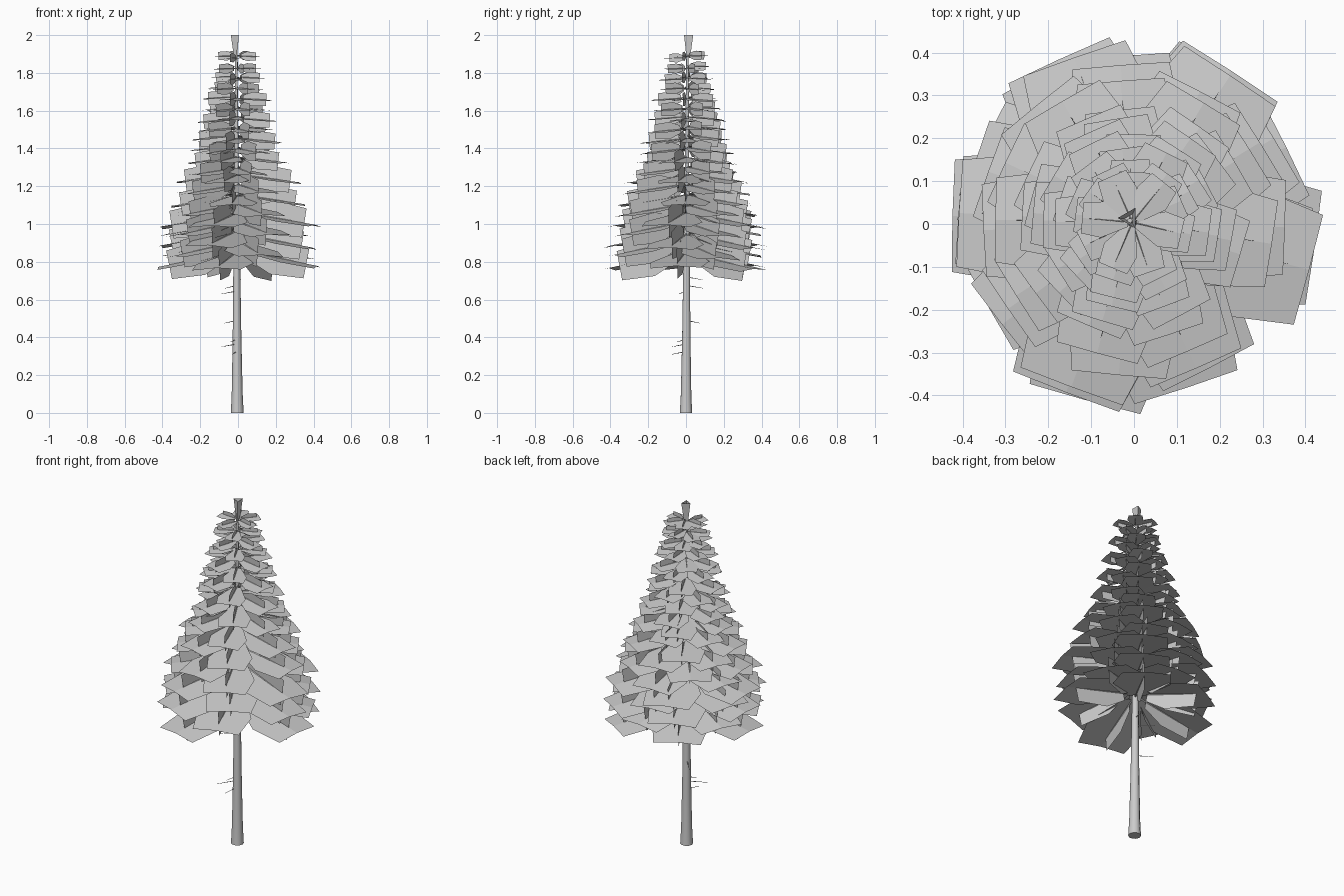
import bpy, bmesh, math, random
from mathutils import Vector, Matrix

random.seed(5)
cube = bpy.data.objects.get("Cube")
if cube:
    bpy.data.objects.remove(cube, do_unlink=True)

grey = bpy.data.materials.new("plain grey")
grey.use_nodes = True
colour = (0.6, 0.6, 0.6, 1)
grey.diffuse_color = colour
grey.node_tree.nodes["Principled BSDF"].inputs["Base Color"].default_value = colour


def finish(name, bm):
    mesh = bpy.data.meshes.new(name)
    bm.to_mesh(mesh)
    bm.free()
    mesh.materials.append(grey)
    obj = bpy.data.objects.new(name, mesh)
    bpy.context.collection.objects.link(obj)
    return obj


def tube(bm, rings, sides, caps=True):
    """Loft (centre, radius) rings along a mostly straight path."""
    axis = (rings[-1][0] - rings[0][0]).to_track_quat('Z', 'Y')
    loops = []
    for centre, radius in rings:
        loops.append([bm.verts.new(centre + axis @ Vector(
            (radius * math.cos(math.tau * i / sides), radius * math.sin(math.tau * i / sides), 0)))
            for i in range(sides)])
    for a, b in zip(loops, loops[1:]):
        for i in range(sides):
            j = (i + 1) % sides
            bm.faces.new((a[i], a[j], b[j], b[i]))
    if caps:
        bm.faces.new(loops[0][::-1])
        bm.faces.new(loops[-1])


def profile(z, points):
    for (z0, r0), (z1, r1) in zip(points, points[1:]):
        if z <= z1:
            return r0 + (r1 - r0) * (z - z0) / (z1 - z0)
    return points[-1][1]


# Trunk, tapered with a slight root flare
bm = bmesh.new()
trunk_shape = [(0, .034), (.1, .029), (.4, .023), (.8, .018), (1.3, .012), (1.92, .006)]
tube(bm, [(Vector((-.004 - .003 * z, .004 * z, z)), r) for z, r in trunk_shape], 10)
trunk = finish("trunk", bm)
for p in trunk.data.polygons:
    p.use_smooth = len(p.vertices) == 4

# Flared three-sided tuft at the tip
bm = bmesh.new()
tube(bm, [(Vector((-.01, .012, 1.88)), .011), (Vector((-.01, .014, 2.0)), .028)], 3, caps=False)
finish("top_tuft", bm)

# Dead twigs on the bare trunk
bm = bmesh.new()
for z, angle, length in ((.305, 250, .08), (.345, 222, .11), (.37, 235, .06), (.47, 133, .1),
                         (.625, 205, .09), (.655, 125, .11), (.7, 75, .09)):
    a = math.radians(angle)
    out = Vector((math.cos(a), math.sin(a), 0))
    start = Vector((-.005, 0, z + .02))
    tube(bm, [(start, .003), (start + out * length - Vector((0, 0, .015)), .001)], 3)
finish("dead_twigs", bm)

# Whorls of branches, every other one turned into the gaps of the last;
# each branch has a flat spray, an upright spray and a stick
reach = [(.75, .44), (1.0, .435), (1.08, .37), (1.2, .35), (1.3, .28),
         (1.4, .26), (1.5, .22), (1.65, .185), (1.78, .14), (1.9, .12)]
headings = (-8, 58, 118, 178, 255)
flat, upright, sticks = bmesh.new(), bmesh.new(), bmesh.new()
whorls = 21
for k in range(whorls):
    z = .77 + (1.885 - .77) * k / (whorls - 1)
    turn = (k % 2) * math.pi / len(headings) + random.uniform(-.12, .12) * (k > 0)
    for heading in headings:
        angle = math.radians(heading) + turn + random.uniform(-.08, .08) * (k > 0)
        tip_z = z + random.uniform(-.01, .01)
        length = profile(tip_z, reach) * random.uniform(.94, 1) * (1 - .05 * (k % 2))
        slope = .2 * (1 - k / whorls)
        place = (Matrix.Translation((-.004, .004, tip_z + slope * length))
                 @ Matrix.Rotation(angle, 4, 'Z') @ Matrix.Rotation(math.atan(slope), 4, 'Y')
                 @ Matrix.Rotation(random.uniform(-.04, .04), 4, 'X'))
        half = .36 * length

        # Flat spray: narrow root, wide middle, blunt tip, lightly folded along its spine
        rows = []
        for along, width in ((.08, .28), (.6, 1), (1, .85)):
            sag = .08 * half * width
            rows.append([flat.verts.new(place @ Vector((along * length, s * half * width, -sag * abs(s))))
                         for s in (-1, 0, 1)])
        for a, b in zip(rows, rows[1:]):
            for s in (0, 1):
                flat.faces.new((a[s], b[s], b[s + 1], a[s + 1]))

        # Upright spray crossing it
        outline = [(.17, .1), (.45, .21), (.86, .18)]
        ring = outline + [(u, -w) for u, w in reversed(outline)]
        upright.faces.new([upright.verts.new(place @ Vector((u * length, 0, w * length))) for u, w in ring])

        # Stick
        tube(sticks, [(place @ Vector((0, 0, 0)), .012 * length),
                      (place @ Vector((.7 * length, 0, 0)), .005 * length)], 4)
finish("flat_sprays", flat)
finish("upright_sprays", upright)
finish("branch_sticks", sticks)
